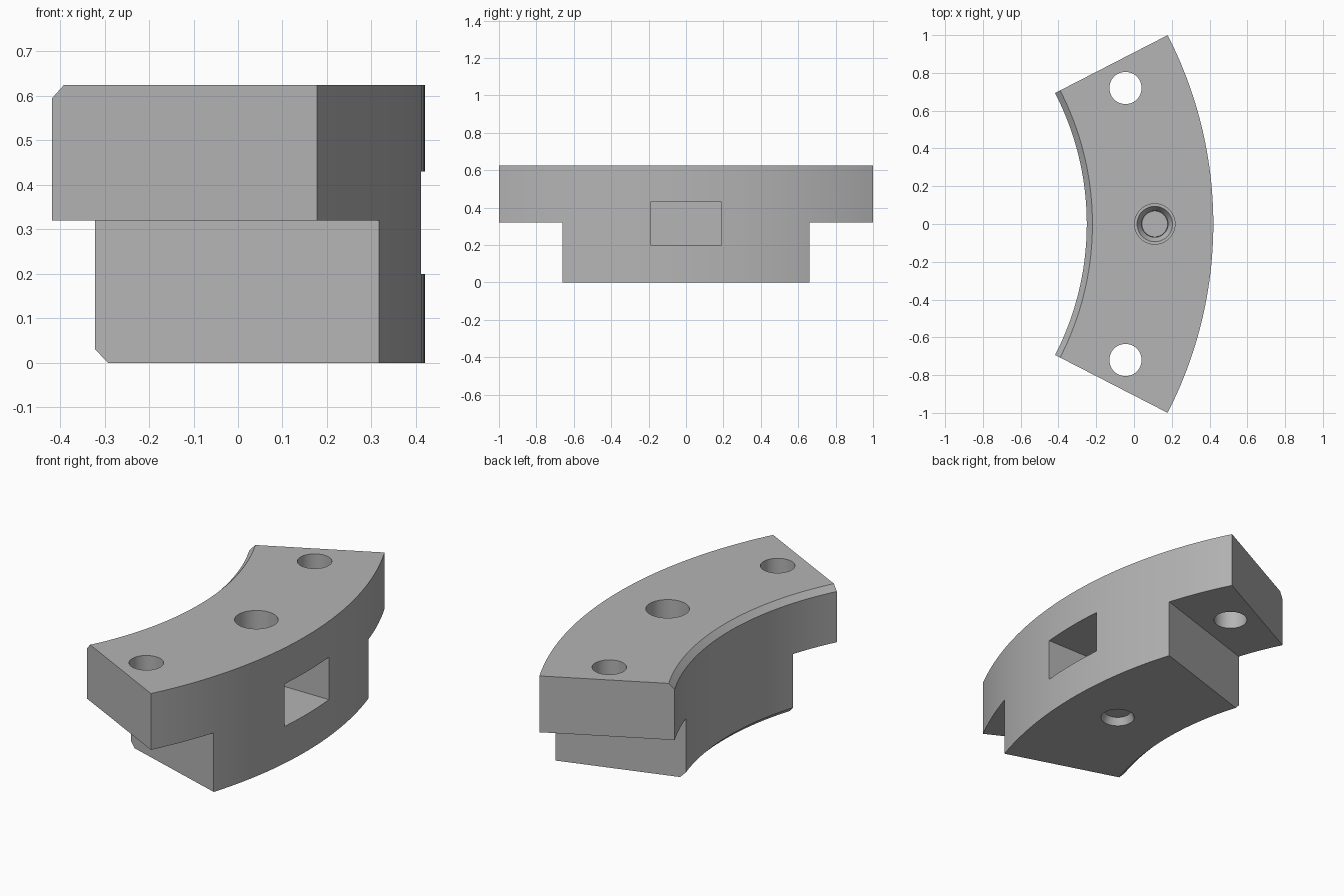
import bpy
import bmesh
from math import radians, sin, cos
from mathutils import Matrix

cube = bpy.data.objects.get("Cube")
if cube:
    bpy.data.objects.remove(cube, do_unlink=True)

# Main dimensions
CENTRE_X = -1.767
R_IN, R_OUT = 1.517, 2.187
HEIGHT, STEP_Z, CHAMFER = 0.625, 0.32, 0.03
BOLT_X = 0.11

grey = bpy.data.materials.new("plain grey")
grey.use_nodes = True
COLOUR = (0.46, 0.46, 0.46, 1)
grey.diffuse_color = COLOUR
grey.node_tree.nodes["Principled BSDF"].inputs["Base Color"].default_value = COLOUR


def finish(name, bm):
    bmesh.ops.recalc_face_normals(bm, faces=bm.faces)
    mesh = bpy.data.meshes.new(name)
    bm.to_mesh(mesh)
    bm.free()
    mesh.materials.append(grey)
    obj = bpy.data.objects.new(name, mesh)
    bpy.context.collection.objects.link(obj)
    return obj


def arc_sweep(name, section, start, end, steps):
    """Sweep a closed (radius, z) section about the arc centre."""
    bm = bmesh.new()
    rings = []
    for i in range(steps + 1):
        a = radians(start + (end - start) * i / steps)
        rings.append([bm.verts.new((CENTRE_X + r * cos(a), r * sin(a), z))
                      for r, z in section])
    n = len(section)
    for a, b in zip(rings, rings[1:]):
        for j in range(n):
            k = (j + 1) % n
            bm.faces.new((a[j], a[k], b[k], b[j]))
    bm.faces.new(rings[0])
    bm.faces.new(rings[-1])
    return finish(name, bm)


def bore(name, x, y, z0, z1, r0, r1):
    """Round or tapered cutter from z0 to z1."""
    bm = bmesh.new()
    bmesh.ops.create_cone(bm, cap_ends=True, segments=48, radius1=r0, radius2=r1,
                          depth=z1 - z0,
                          matrix=Matrix.Translation((x, y, (z0 + z1) / 2)))
    return finish(name, bm)


def box(name, x, y, z):
    bm = bmesh.new()
    bmesh.ops.create_cube(bm, size=1)
    for v in bm.verts:
        v.co = [lo + (c + 0.5) * (hi - lo) for c, (lo, hi) in zip(v.co, (x, y, z))]
    return finish(name, bm)


# Curved block with chamfered inner edges
block = arc_sweep("curved_bracket", [
    (R_IN + CHAMFER, 0), (R_OUT, 0), (R_OUT, HEIGHT),
    (R_IN + CHAMFER, HEIGHT), (R_IN, HEIGHT - CHAMFER), (R_IN, CHAMFER),
], -27.2, 27.2, 48)

# Steps under both ends, and the ear holes
cutters = []
for side, label in ((1, "left"), (-1, "right")):
    cutters.append(arc_sweep(label + "_step_cutter", [
        (1.3, -0.1), (2.4, -0.1), (2.4, STEP_Z), (1.3, STEP_Z)],
        side * 17.6, side * 32, 4))
    cutters.append(bore(label + "_ear_hole_cutter", -0.045, side * 0.72, 0.2, 0.8,
                        0.085, 0.085))

# Nut slot, wide upper bore, and waisted lower bore
cutters += [
    box("nut_slot_cutter", (-0.08, 0.6), (-0.19, 0.19), (0.2, 0.43)),
    bore("upper_bore_cutter", BOLT_X, 0, 0.3, 0.8, 0.107, 0.107),
    bore("lower_bore_cutter", BOLT_X, 0, -0.1, 0.3, 0.07, 0.07),
    bore("seat_cutter", BOLT_X, 0, 0.16, 0.21, 0.068, 0.1),
    bore("bottom_countersink_cutter", BOLT_X, 0, -0.01, 0.04, 0.09, 0.068),
]

bpy.context.view_layer.objects.active = block
for cutter in cutters:
    mod = block.modifiers.new(cutter.name, "BOOLEAN")
    mod.operation = "DIFFERENCE"
    mod.solver = "EXACT"
    mod.object = cutter
    bpy.ops.object.modifier_apply(modifier=mod.name)
    bpy.data.objects.remove(cutter, do_unlink=True)

# Smooth curved walls, keep hard edges
for obj in bpy.context.selected_objects:
    obj.select_set(False)
block.select_set(True)
bpy.ops.object.shade_smooth_by_angle(angle=radians(25))
